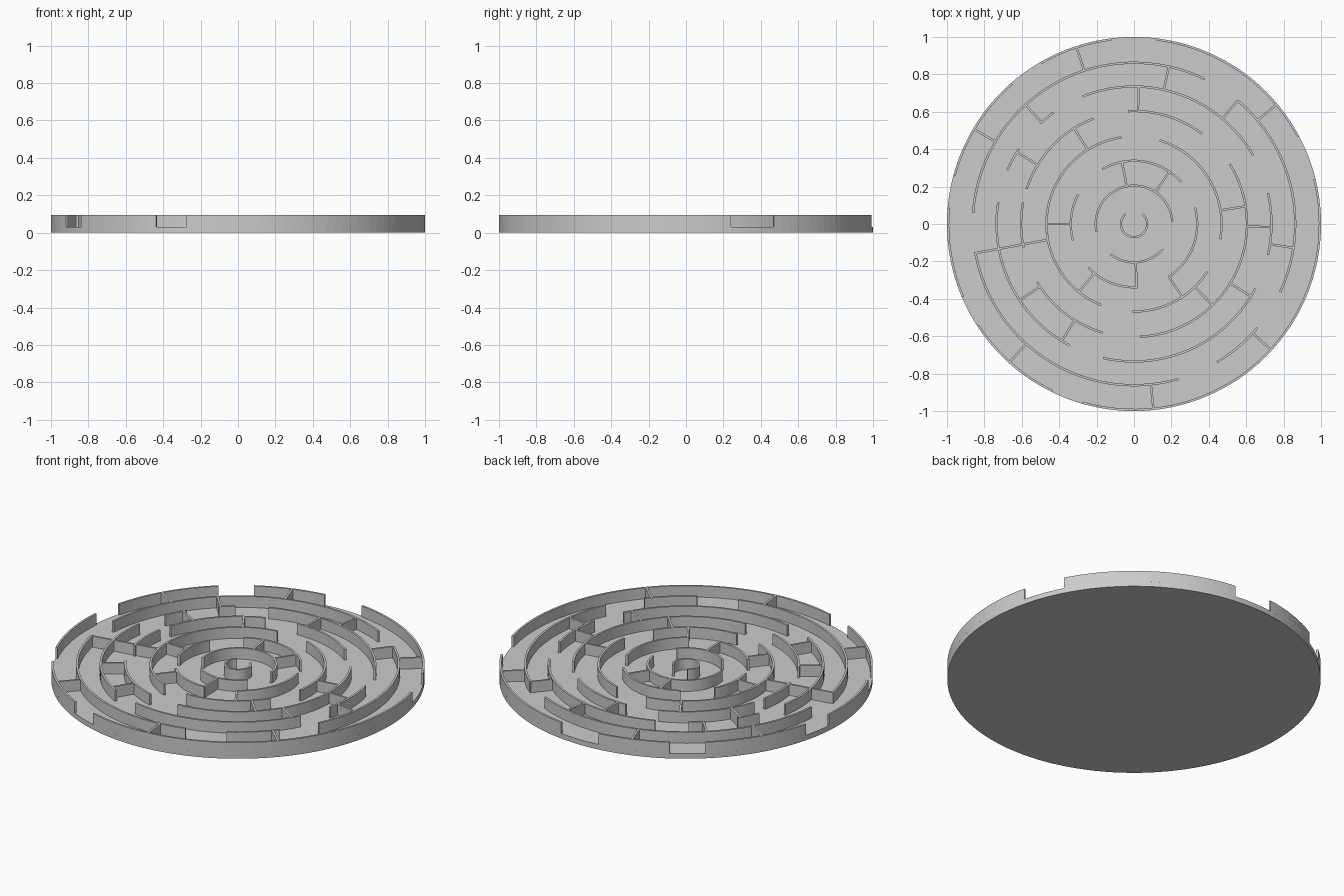
import bpy
import bmesh
import math

FLOOR_TOP = 0.03
WALL_TOP = 0.095
THICK = 0.012
SEGMENTS = 128

old = bpy.data.objects.get("Cube")
if old:
    bpy.data.objects.remove(old, do_unlink=True)

grey = bpy.data.materials.new("light_grey")
grey.use_nodes = True
grey.diffuse_color = (0.6, 0.6, 0.6, 1)
grey.node_tree.nodes["Principled BSDF"].inputs["Base Color"].default_value = (0.6, 0.6, 0.6, 1)


def finish(bm, name):
    """Turn a bmesh into a named grey object."""
    bmesh.ops.recalc_face_normals(bm, faces=bm.faces)
    mesh = bpy.data.meshes.new(name)
    bm.to_mesh(mesh)
    bm.free()
    mesh.materials.append(grey)
    obj = bpy.data.objects.new(name, mesh)
    bpy.context.collection.objects.link(obj)
    return obj


def polar(radius, degrees):
    a = math.radians(degrees)
    return radius * math.cos(a), radius * math.sin(a)


def sweep(bm, stations):
    """Loft upright wall sections; each station is an (inner xy, outer xy) pair."""
    previous = None
    for inner, outer in stations:
        section = [bm.verts.new((*p, z)) for p, z in (
            (inner, FLOOR_TOP), (outer, FLOOR_TOP), (outer, WALL_TOP), (inner, WALL_TOP))]
        if previous:
            for i in range(4):
                j = (i + 1) % 4
                bm.faces.new((previous[i], previous[j], section[j], section[i]))
        else:
            bm.faces.new(section)
        previous = section
    bm.faces.new(previous)


def arc_wall(bm, radius, start, end):
    steps = max(2, round((end - start) * SEGMENTS / 360))
    angles = [start + (end - start) * i / steps for i in range(steps + 1)]
    sweep(bm, [(polar(radius - THICK / 2, a), polar(radius + THICK / 2, a)) for a in angles])


def spoke_wall(bm, r_start, r_end, angle):
    sx, sy = polar(THICK / 2, angle + 90)
    stations = []
    for r in (r_start, r_end):
        x, y = polar(r, angle)
        stations.append(((x - sx, y - sy), (x + sx, y + sy)))
    sweep(bm, stations)


# Ring radii from the centre outwards
radii = [0.07, 0.205, 0.338, 0.468, 0.604, 0.735, 0.862, 0.994]

# Start and end angle of each curved wall, ring by ring
ring_arcs = [
    [(131, 409)],
    [(4, 192), (232, 319)],
    [(42, 120), (-57, 15), (152, 195), (224, 273)],
    [(98, 248), (-10, 73), (-91, -33)],
    [(53, 93), (-87, 32), (111, 162), (169, 192), (211, 254)],
    [(30, 112), (-13, 13), (-103, -28), (171, 242), (126, 133), (147, 157)],
    [(64, 176), (-25, 50), (190, 286), (-59, -40)],
    [(-106, 14), (28, 83), (97, 120), (131, 165), (175, 203), (213, 244)],
]

# Angles of the straight walls that run from each ring to the next one out
ring_spokes = {
    1: [101, 56, 272.5],
    2: [180, 231, -56.5],
    3: [122, 9, -46, 190.4],
    4: [88, 148.5, -1.3, -31.7, 213.7, 238.3, 190.4],
    5: [77.5, 132.3, 50, -8.5, 190.4],
    6: [108, 40, 149.3, 228, -84, -42.6],
}

# Round floor plate
bm = bmesh.new()
bmesh.ops.create_cone(bm, cap_ends=True, segments=SEGMENTS, radius1=1, radius2=1, depth=FLOOR_TOP)
bmesh.ops.translate(bm, verts=bm.verts, vec=(0, 0, FLOOR_TOP / 2))
finish(bm, "floor_plate")

# Curved walls, one object per ring
for index, arcs in enumerate(ring_arcs):
    bm = bmesh.new()
    for start, end in arcs:
        arc_wall(bm, radii[index], start, end)
    finish(bm, "outer_wall" if index == len(radii) - 1 else f"ring_wall_{index + 1}")

# Straight dividing walls
for index, angles in ring_spokes.items():
    bm = bmesh.new()
    for angle in angles:
        spoke_wall(bm, radii[index], radii[index + 1], angle)
    finish(bm, f"spoke_walls_{index + 1}")
